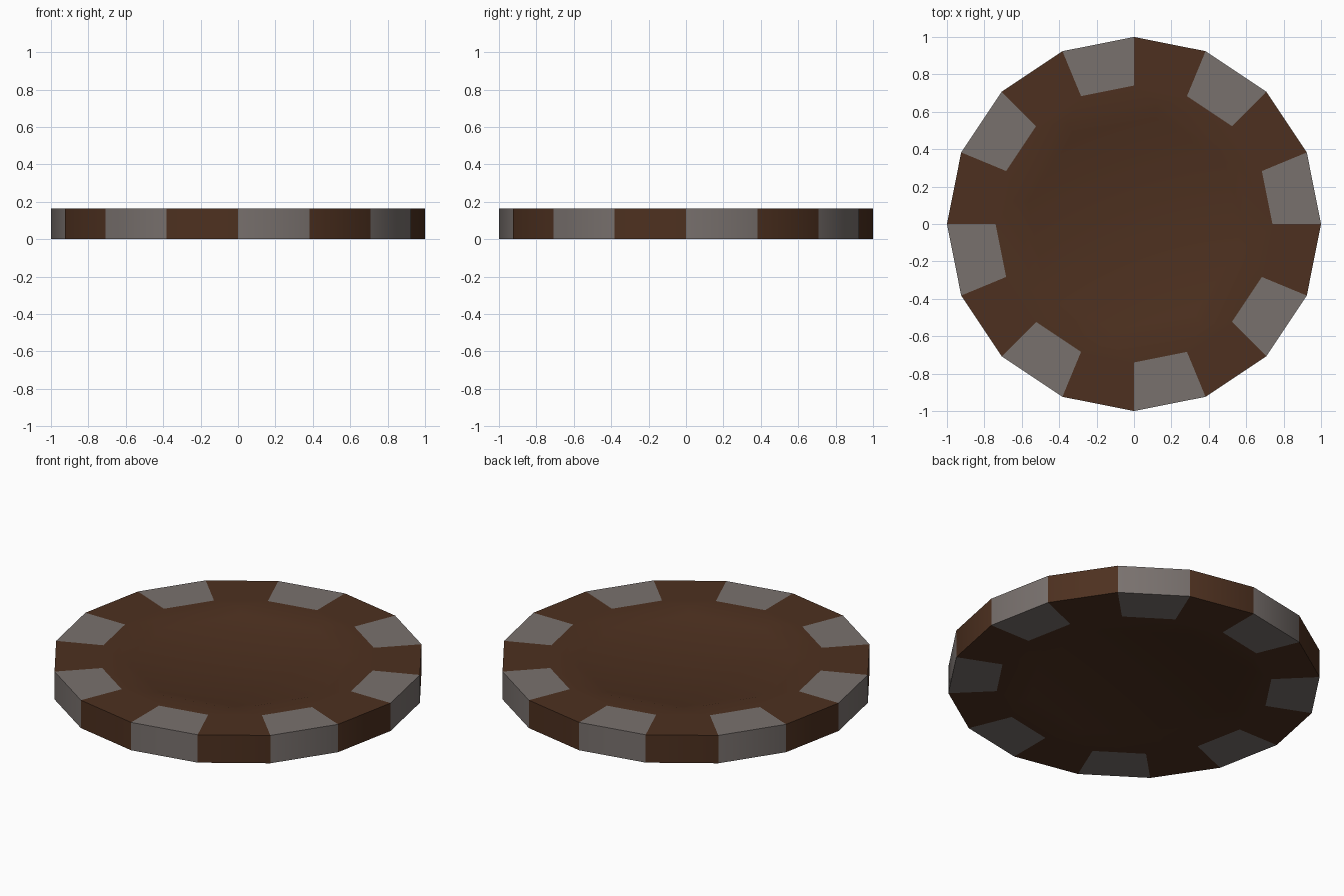
import bpy, bmesh
from math import cos, sin, radians

if "Cube" in bpy.data.objects:
    bpy.data.objects.remove(bpy.data.objects["Cube"])

H = 0.165      # chip thickness
DIP = 0.018    # depth of the centre recess


def material(name, colour):
    m = bpy.data.materials.new(name)
    m.diffuse_color = (*colour, 1)
    m.use_nodes = True
    m.node_tree.nodes["Principled BSDF"].inputs["Base Color"].default_value = m.diffuse_color
    return m


bm = bmesh.new()


def ring(n, r, z, start=0.0):
    return [bm.verts.new((r * cos(radians(start + 360 * i / n)),
                          r * sin(radians(start + 360 * i / n)), z)) for i in range(n)]


def face(verts, mat=0):
    bm.faces.new(verts).material_index = mat


def chip_side(z, inward):
    """One flat side: striped rim, flat border, sloped recess. Returns the outer ring."""
    rim, band = ring(16, 1.0, z), ring(16, 0.74, z)
    lip = ring(8, 0.65, z, 33.75)
    floor = ring(8, 0.58, z + inward * DIP, 33.75)
    for i in range(16):
        j = (i + 1) % 16
        face((rim[i], rim[j], band[j], band[i]), 1 - i % 2)
    for k in range(8):
        n = (k + 1) % 8
        a, b, c = 2 * k + 1, (2 * k + 2) % 16, (2 * k + 3) % 16
        face((band[a], band[b], lip[k]))
        face((band[b], band[c], lip[n], lip[k]))
        face((lip[k], lip[n], floor[n], floor[k]))
    face(floor)
    return rim


# Both sides, joined by the alternating edge wall
top = chip_side(H, -1)
bottom = chip_side(0, 1)
for i in range(16):
    j = (i + 1) % 16
    face((bottom[i], bottom[j], top[j], top[i]), 1 - i % 2)
bmesh.ops.recalc_face_normals(bm, faces=bm.faces)

mesh = bpy.data.meshes.new("gaming_chip")
bm.to_mesh(mesh)
bm.free()
mesh.materials.append(material("brown", (0.075, 0.030, 0.014)))
mesh.materials.append(material("grey_stripe", (0.19, 0.165, 0.155)))
chip = bpy.data.objects.new("gaming_chip", mesh)
bpy.context.collection.objects.link(chip)

# Soft shading around the wall, sharp rim
bpy.context.view_layer.objects.active = chip
chip.select_set(True)
bpy.ops.object.shade_smooth_by_angle(angle=radians(30))
